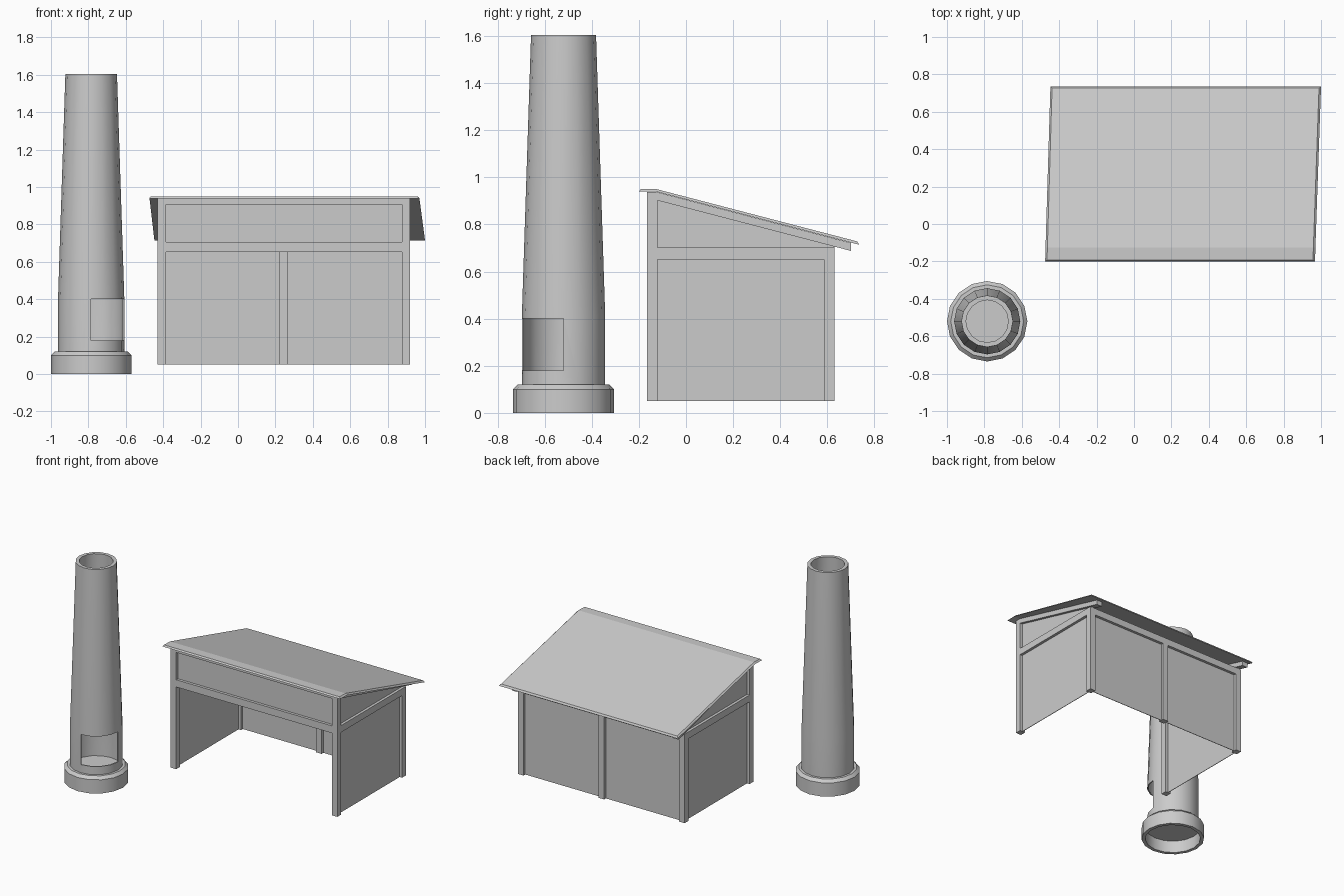
import bpy, bmesh, math

if "Cube" in bpy.data.objects:
    bpy.data.objects.remove(bpy.data.objects["Cube"])


def make(name, verts, faces):
    me = bpy.data.meshes.new(name)
    me.from_pydata(verts, [], faces)
    bm = bmesh.new()
    bm.from_mesh(me)
    bmesh.ops.remove_doubles(bm, verts=bm.verts, dist=1e-5)
    bmesh.ops.recalc_face_normals(bm, faces=bm.faces)
    bm.to_mesh(me)
    bm.free()
    ob = bpy.data.objects.new(name, me)
    bpy.context.collection.objects.link(ob)
    return ob


def prism(name, profile, x0, x1):
    """Extrude a (y, z) outline along x."""
    n = len(profile)
    verts = [(x, y, z) for x in (x0, x1) for y, z in profile]
    faces = [tuple(range(n)), tuple(range(n, 2 * n))]
    faces += [(i, (i + 1) % n, n + (i + 1) % n, n + i) for i in range(n)]
    return make(name, verts, faces)


def box(name, x0, x1, y0, y1, z0, z1):
    return prism(name, [(y0, z0), (y1, z0), (y1, z1), (y0, z1)], x0, x1)


def lathe(name, profile, cx, cy, sides):
    n = len(profile)
    verts = [(cx + r * math.cos(math.tau * s / sides),
              cy + r * math.sin(math.tau * s / sides), z)
             for s in range(sides) for r, z in profile]
    faces = []
    for s in range(sides):
        a, b = s * n, (s + 1) % sides * n
        for i in range(n - 1):
            q = [a + i, b + i, b + i + 1, a + i + 1]
            if profile[i][0] == 0:
                q.pop(1)
            elif profile[i + 1][0] == 0:
                q.pop(2)
            faces.append(q)
    return make(name, verts, faces)


# Chimney: hollow tapered stack on a bevelled plinth
CX, CY = -0.785, -0.52
chimney = lathe("chimney", [
    (0, 0.09), (0.19, 0.09), (0.19, 0), (0.215, 0), (0.215, 0.10),
    (0.195, 0.12), (0.177, 0.12), (0.177, 0.41), (0.138, 1.605),
    (0.113, 1.605), (0.169, 0.41), (0.169, 0.10), (0, 0.10)], CX, CY, 16)

# Fire opening cut from the front right quarter
cutter = box("opening_cutter", CX, CX + 0.3, CY - 0.3, CY, 0.18, 0.40)
cutter.hide_render = True
cutter.hide_set(True)
mod = chimney.modifiers.new("opening", 'BOOLEAN')
mod.object = cutter
mod.operation = 'DIFFERENCE'
mod.solver = 'EXACT'
bpy.context.view_layer.objects.active = chimney
chimney.select_set(True)
bpy.ops.object.modifier_apply(modifier="opening")
bpy.ops.object.shade_smooth_by_angle(angle=math.radians(35))
bpy.data.objects.remove(cutter)

# Shed frame
XL, XR, YF, YB, W = -0.43, 0.92, -0.165, 0.63, 0.044
XM = (XL + XR) / 2
for side, x0 in (("left", XL), ("right", XR - W)):
    x1, xm = x0 + W, x0 + W / 2
    box(side + "_front_post", x0, x1, YF, YF + W, 0.05, 0.938)
    box(side + "_back_post", x0, x1, YB - W, YB, 0.05, 0.70)
    box(side + "_rail", x0, x1, YF + W, YB, 0.652, 0.702)
    prism(side + "_rafter", [(YF, 0.938), (-0.125, 0.938), (0.70, 0.722),
                             (0.70, 0.688), (YF + W, 0.902), (YF, 0.902)], x0, x1)
    # Side wall panels
    box(side + "_panel", xm - 0.002, xm + 0.002, YF + W, YB - W, 0.05, 0.652)
    prism(side + "_gable_panel", [(YF + W, 0.70), (YB, 0.70), (YB, 0.707),
                                  (YF + W, 0.902)], xm - 0.002, xm + 0.002)

# Front and back beams, middle back post
box("front_lower_beam", XL + W, XR - W, YF, YF + W, 0.652, 0.705)
box("front_top_beam", XL + W, XR - W, YF, YF + W, 0.905, 0.938)
box("back_beam", XL + W, XR - W, YB - W, YB, 0.652, 0.702)
box("back_middle_post", XM - W / 2, XM + W / 2, YB - W, YB, 0.05, 0.652)

# Front and back panels
yf, yb = YF + W / 2, YB - W / 2
box("front_panel", XL + W, XR - W, yf - 0.002, yf + 0.002, 0.705, 0.905)
for side, x0, x1 in (("left", XL + W, XM - W / 2), ("right", XM + W / 2, XR - W)):
    box("back_panel_" + side, x0, x1, yb - 0.002, yb + 0.002, 0.05, 0.652)

# Slightly skewed roof sheet with chamfered rim: (left x, right x, y, z)
under = [(-0.475, 0.968, -0.20, 0.939), (-0.473, 0.970, -0.125, 0.939),
         (-0.447, 1.0, 0.735, 0.714)]
top = [(-0.465, 0.957, -0.192, 0.950), (-0.463, 0.959, -0.125, 0.950),
       (-0.438, 0.989, 0.727, 0.728)]
verts = [(x, y, z) for l, r, y, z in under + top for x in (l, r)]
faces = [(0, 1, 3, 2), (2, 3, 5, 4), (6, 7, 9, 8), (8, 9, 11, 10),
         (0, 1, 7, 6), (4, 5, 11, 10)]
for i in (0, 1, 2, 3):
    faces.append((i, i + 2, i + 8, i + 6))
make("roof", verts, faces)
